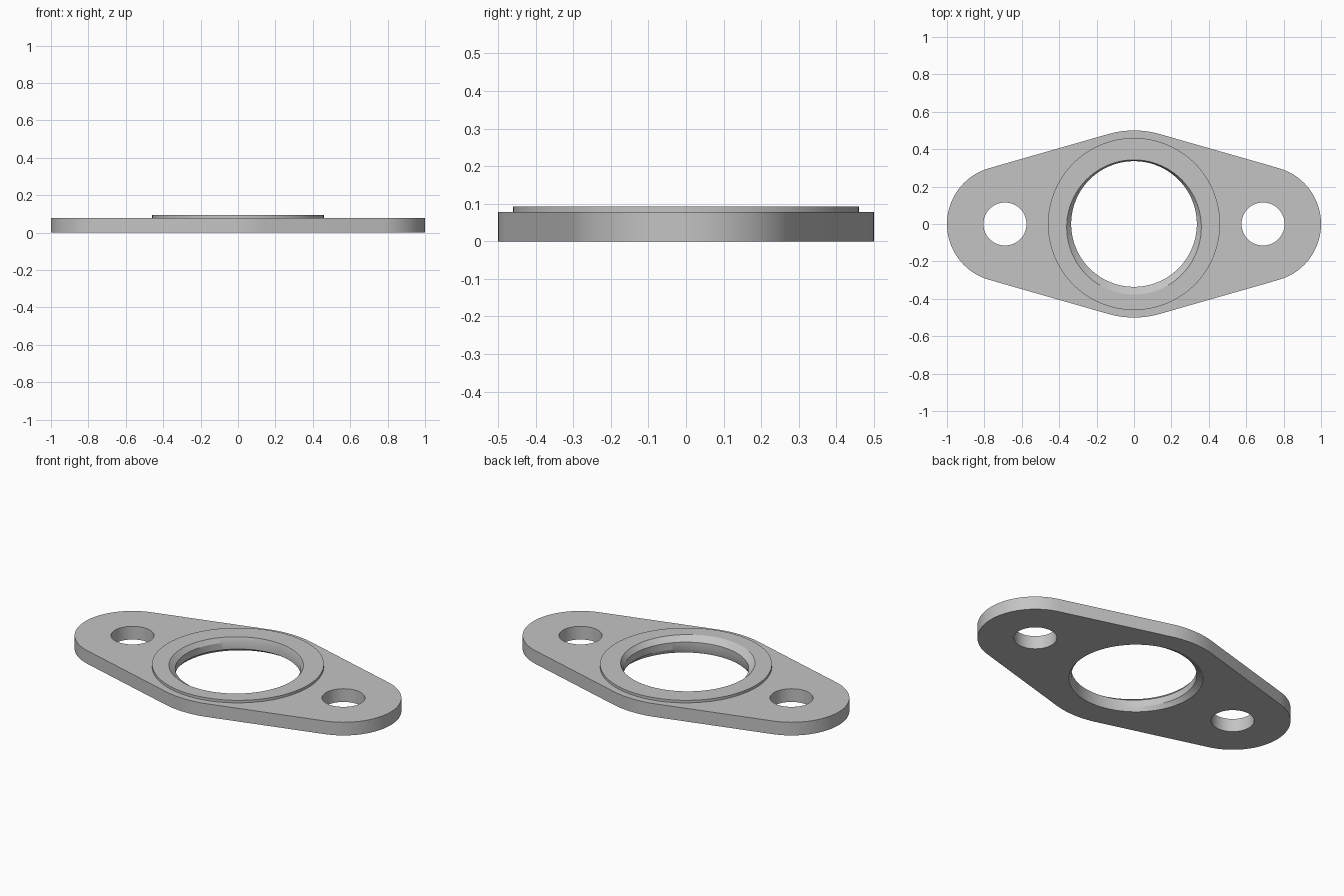
import bpy
import bmesh
from math import sin, cos, pi, asin, radians

cube = bpy.data.objects.get("Cube")
if cube:
    bpy.data.objects.remove(cube)

PLATE_TOP, BOSS_TOP = 0.078, 0.093
HUB_R, END_R, END_X = 0.5, 0.31, 0.69
HOLE_R, BOSS_R = 0.115, 0.46
RIM_R, NECK_R, RIM_SHIFT = 0.36, 0.336, 0.017
SEG = 96

steel = bpy.data.materials.new("plain_grey_metal")
steel.use_nodes = True
grey = (0.55, 0.55, 0.55, 1)
steel.diffuse_color = grey
steel.node_tree.nodes["Principled BSDF"].inputs["Base Color"].default_value = grey

bm = bmesh.new()


def arc(cx, cy, r, start, end, steps):
    return [(cx + r * cos(start + (end - start) * i / steps),
             cy + r * sin(start + (end - start) * i / steps)) for i in range(steps + 1)]


def circle(cx, cy, r):
    return arc(cx, cy, r, 0, 2 * pi, SEG)[:-1]


def ring(points, z):
    """Closed loop of vertices at one height."""
    verts = [bm.verts.new((x, y, z)) for x, y in points]
    for a, b in zip(verts, verts[1:] + verts[:1]):
        bm.edges.new((a, b))
    return verts


def wall(low, high):
    """Quads between two matching loops."""
    n = len(low)
    for i in range(n):
        j = (i + 1) % n
        bm.faces.new((low[i], low[j], high[j], high[i]))


def cap(*loops):
    """Flat face bounded by an outer loop and holes."""
    edges = [bm.edges.get((a, b)) for l in loops for a, b in zip(l, l[1:] + l[:1])]
    bmesh.ops.triangle_fill(bm, use_beauty=True, edges=edges, normal=(0, 0, 1))


# Plate outline: a hub arc and two end arcs joined by tangent lines
lean = asin((HUB_R - END_R) / END_X)
turn = pi / 2 - lean
outline = (arc(END_X, 0, END_R, -turn, turn, 40)
           + arc(0, 0, HUB_R, turn, pi - turn, 14)
           + arc(-END_X, 0, END_R, pi - turn, pi + turn, 40)
           + arc(0, 0, HUB_R, pi + turn, 2 * pi - turn, 14))
plate = [ring(outline, z) for z in (0, PLATE_TOP)]
wall(*plate)

# Bolt holes
holes = [[ring(circle(x, 0, HOLE_R), z) for z in (0, PLATE_TOP)] for x in (-END_X, END_X)]
for hole in holes:
    wall(*hole)

# Raised boss around the bore
boss = [ring(circle(0, 0, BOSS_R), z) for z in (PLATE_TOP, BOSS_TOP)]
wall(*boss)

# Bore: straight neck between two rims flared to opposite sides
bore = [ring(circle(0, RIM_SHIFT, RIM_R), 0),
        ring(circle(0, 0, NECK_R), 0.025),
        ring(circle(0, 0, NECK_R), 0.066),
        ring(circle(0, -RIM_SHIFT, RIM_R), BOSS_TOP)]
for low, high in zip(bore, bore[1:]):
    wall(low, high)

# Flat faces: underside, plate top and boss top
cap(plate[0], holes[0][0], holes[1][0], bore[0])
cap(plate[1], holes[0][1], holes[1][1], boss[0])
cap(boss[1], bore[-1])

bmesh.ops.recalc_face_normals(bm, faces=bm.faces)
mesh = bpy.data.meshes.new("flange_plate")
bm.to_mesh(mesh)
bm.free()
mesh.materials.append(steel)
flange = bpy.data.objects.new("flange_plate", mesh)
bpy.context.collection.objects.link(flange)

# Smooth walls with crisp rims
bpy.ops.object.select_all(action="DESELECT")
flange.select_set(True)
bpy.context.view_layer.objects.active = flange
bpy.ops.object.shade_smooth_by_angle(angle=radians(25))
